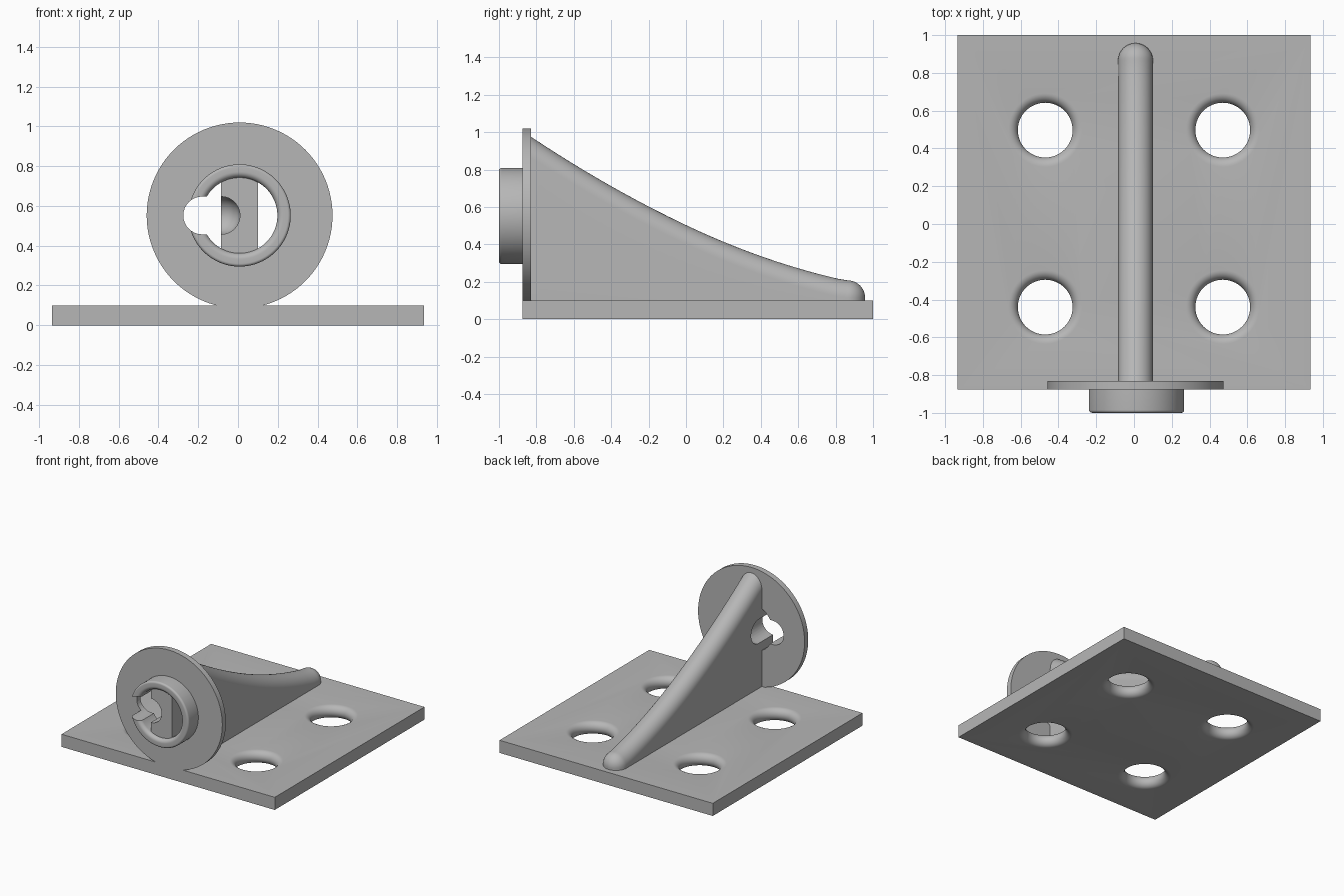
import bpy, bmesh, math
from mathutils import Vector

if "Cube" in bpy.data.objects:
    bpy.data.objects.remove(bpy.data.objects["Cube"])

CX, CZ = 0.008, 0.552          # axis of the round flange
HALF = 0.0925                  # half thickness of the rib

grey = bpy.data.materials.new("plain grey")
grey.diffuse_color = (0.47, 0.47, 0.47, 1)
grey.use_nodes = True
grey.node_tree.nodes["Principled BSDF"].inputs["Base Color"].default_value = grey.diffuse_color


def make(name, verts, faces=None):
    """Mesh object from points; convex hull when no faces are given."""
    bm = bmesh.new()
    vs = [bm.verts.new(v) for v in verts]
    if faces is None:
        res = bmesh.ops.convex_hull(bm, input=vs)
        junk = {g for g in res["geom_interior"] + res["geom_unused"] if isinstance(g, bmesh.types.BMVert)}
        bmesh.ops.delete(bm, geom=list(junk), context='VERTS')
    else:
        for f in faces:
            bm.faces.new([vs[i] for i in f])
    bmesh.ops.recalc_face_normals(bm, faces=bm.faces)
    me = bpy.data.meshes.new(name)
    bm.to_mesh(me)
    bm.free()
    me.materials.append(grey)
    ob = bpy.data.objects.new(name, me)
    bpy.context.collection.objects.link(ob)
    return ob


def box(name, lo, hi):
    return make(name, [(x, y, z) for x in (lo[0], hi[0]) for y in (lo[1], hi[1]) for z in (lo[2], hi[2])])


def lathe(name, profile, place, closed, n=96):
    """Spin (radius, height) points; place maps (u, v, height) to 3D."""
    k = len(profile)
    verts = [place(r * math.cos(2 * math.pi * i / n), r * math.sin(2 * math.pi * i / n), h)
             for i in range(n) for r, h in profile]
    faces = []
    for i in range(n):
        a, b = i * k, (i + 1) % n * k
        for j in range(k if closed else k - 1):
            m = (j + 1) % k
            faces.append((a + j, a + m, b + m, b + j))
    if not closed:
        faces += [[i * k for i in range(n)], [i * k + k - 1 for i in range(n)]]
    return make(name, verts, faces)


def arc(cx, cy, r, a0, a1, n=8):
    return [(cx + r * math.cos(math.radians(a0 + (a1 - a0) * i / n)),
             cy + r * math.sin(math.radians(a0 + (a1 - a0) * i / n))) for i in range(n + 1)]


def activate(ob):
    bpy.ops.object.select_all(action='DESELECT')
    ob.select_set(True)
    bpy.context.view_layer.objects.active = ob


def cut(ob, cutter):
    m = ob.modifiers.new("cut", 'BOOLEAN')
    m.operation, m.solver, m.object = 'DIFFERENCE', 'EXACT', cutter
    activate(ob)
    bpy.ops.object.modifier_apply(modifier=m.name)
    cutter.hide_render = True


# Base plate with four holes flared at both faces
plate = box("base_plate", (-0.935, -0.875, 0), (0.935, 1.0, 0.1))
spool = [(0.195, -0.05)] + arc(0.195, 0.05, 0.05, 270, 90, 16) + [(0.195, 0.15)]
for sx in (-0.47, 0.47):
    for sy in (-0.44, 0.497):
        cutter = lathe("hole_cutter", spool, lambda u, v, h: (sx + u, sy + v, h), False, 64)
        cut(plate, cutter)
        bpy.data.objects.remove(cutter)

# Round flange with the raised collar
profile = ([(0.19, -0.83), (0.467, -0.83), (0.467, -0.875), (0.257, -0.875)]
           + arc(0.242, -0.985, 0.015, 0, -90) + arc(0.22, -0.97, 0.03, -90, -180))
flange = lathe("flange", profile, lambda u, v, h: (CX + u, h, CZ + v), True)

# Curved rib: straight sides, round crest, domed tail
NOSE = 0.865
stations = [-0.84 + (NOSE + 0.84) * i / 32 for i in range(33)]
stations += [NOSE + HALF * math.sin(math.radians(a)) for a in range(9, 90, 9)] + [NOSE + HALF * 0.9995]
rib_verts, SEG = [], 20
for y in stations:
    if y <= NOSE:
        w = HALF
        crest = 0.503 - 0.4745 * y + 0.115 * y * y * (1 if y < 0 else 1.3)
        slope = -0.4745 + 0.23 * y * (1 if y < 0 else 1.3)
        rise = w * math.sqrt(1 + slope * slope)
    else:
        w = rise = math.sqrt(HALF ** 2 - (y - NOSE) ** 2)
        crest = 0.115 + rise
    rib_verts.append((CX - w, y, 0.05))
    rib_verts += [(CX - w * math.cos(math.pi * i / SEG), y,
                   crest - rise + rise * math.sin(math.pi * i / SEG)) for i in range(SEG + 1)]
    rib_verts.append((CX + w, y, 0.05))
K = SEG + 3
rib_faces = [(s * K + j, s * K + (j + 1) % K, (s + 1) * K + (j + 1) % K, (s + 1) * K + j)
             for s in range(len(stations) - 1) for j in range(K)]
rib_faces += [list(range(K)), [(len(stations) - 1) * K + j for j in range(K)]]
rib = make("rib", rib_verts, rib_faces)

# Web that carries the rib forward inside the collar
web = box("collar_web", (CX - HALF, -0.97, CZ - 0.2), (CX + HALF, -0.84, CZ + 0.2))

# Round-ended side slot through collar, flange and rib
points = []
for x in (-0.18, -0.085):
    for y in (-1.3, -0.79):
        for i in range(32):
            for j in range(9):
                a, b = math.pi * i / 16, math.pi / 2 * j / 8
                d = Vector((math.cos(a) * math.cos(b), math.sin(b), math.sin(a) * math.cos(b)))
                if j < 8 or i == 0:
                    points.append(Vector((x, y, CZ)) + d * 0.095)
slot = make("slot_cutter", points)
for ob in (flange, rib, web):
    cut(ob, slot)
bpy.data.objects.remove(slot)

for ob in (plate, flange, rib, web):
    activate(ob)
    bpy.ops.object.shade_smooth_by_angle(angle=math.radians(35))
